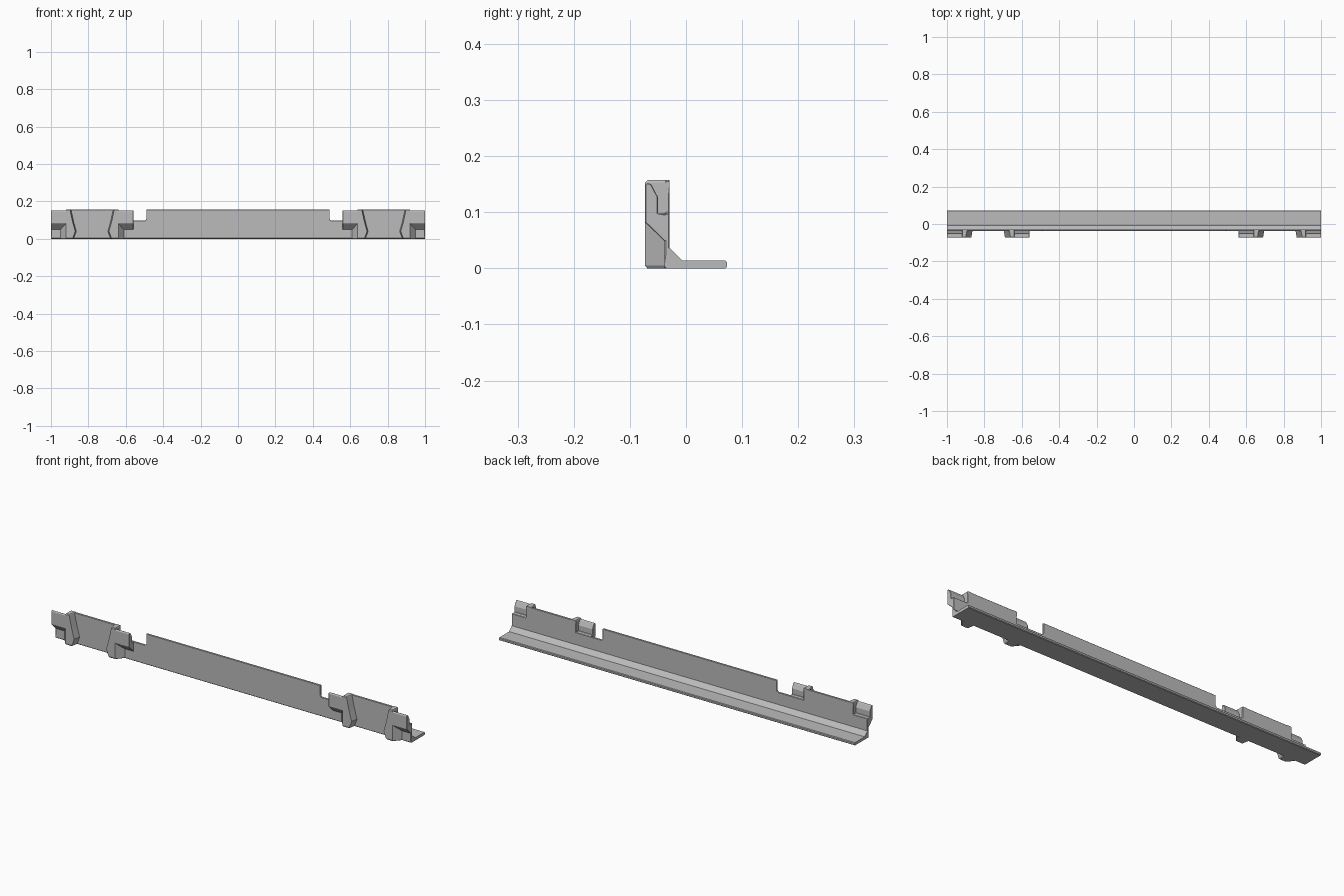
import bpy, bmesh

cube = bpy.data.objects.get("Cube")
if cube:
    bpy.data.objects.remove(cube, do_unlink=True)

grey = bpy.data.materials.new("plain grey")
grey.use_nodes = True
grey.diffuse_color = (0.5, 0.5, 0.5, 1)
grey.node_tree.nodes["Principled BSDF"].inputs["Base Color"].default_value = (0.5, 0.5, 0.5, 1)

FRONT, FACE, BACK = -0.073, -0.038, -0.029   # clip front, wall front, wall back
TOP, LOW = 0.157, 0.098                      # full wall height, cut-down height
CENTRE = 0.78                                # middle of each clip pair


def loft(name, rings):
    """Skin a series of equal-length point rings and cap the ends."""
    bm = bmesh.new()
    loops = [[bm.verts.new(p) for p in ring] for ring in rings]
    n = len(loops[0])
    for a, b in zip(loops, loops[1:]):
        for i in range(n):
            j = (i + 1) % n
            bm.faces.new((a[i], a[j], b[j], b[i]))
    bm.faces.new(loops[0])
    bm.faces.new(loops[-1])
    bmesh.ops.recalc_face_normals(bm, faces=bm.faces)
    mesh = bpy.data.meshes.new(name)
    bm.to_mesh(mesh)
    bm.free()
    mesh.materials.append(grey)
    obj = bpy.data.objects.new(name, mesh)
    bpy.context.collection.objects.link(obj)
    return obj


def bevel(obj, width):
    mod = obj.modifiers.new("soft edges", 'BEVEL')
    mod.width = width
    mod.segments = 1
    mod.limit_method = 'ANGLE'
    mod.angle_limit = 0.7


def extrude_x(name, profile, x0, x1):
    return loft(name, [[(x, y, z) for y, z in profile] for x in (x0, x1)])


# Horizontal flange with a sloped gusset against the wall
flange = [(FACE, 0.003), (-0.035, 0), (0.07, 0), (0.073, 0.003), (0.073, 0.011),
          (0.07, 0.0143), (-0.007, 0.0143), (BACK, 0.036), (-0.034, 0.036), (FACE, 0.01)]
extrude_x("flange", flange, -1, 1)

# Upright wall, cut down beside the clips
half = [(0.49, TOP), (0.49, LOW + 0.006), (0.496, LOW), (0.64, LOW), (0.64, TOP),
        (0.92, TOP), (0.92, LOW), (1, LOW), (1, 0.004)]
outline = half + [(-x, z) for x, z in reversed(half)]
wall = loft("upright_wall", [[(x, y, z) for x, z in outline] for y in (FACE, BACK)])
bevel(wall, 0.002)

# Clip bosses: outer face distance at the front and at the wall, inner face, per height
levels = [(0, 0.14, 0.165, 0.107, 0.004), (0.005, 0.14, 0.17, 0.103, 0),
          (0.04, 0.14, 0.17, 0.09, 0), (LOW - 0.016, 0.14, 0.17, 0.102, 0),
          (LOW, 0.14, 0.14, 0.106, 0), (TOP - 0.004, 0.14, 0.14, 0.118, 0),
          (TOP, 0.138, 0.138, 0.12, 0.004)]

# Tab section: sloped underside, raked back, foot joined to the wall
tab = [(FRONT, 0.082), (FACE, 0.048), (-0.034, 0.048), (-0.034, LOW - 0.002),
       (-0.05, LOW), (-0.05, 0.127), (-0.062, 0.15), (-0.069, 0.152), (FRONT, 0.148)]

for side, sx in (("left", 1), ("right", -1)):
    for place, d in (("outer", 1), ("inner", -1)):
        def at(offset):
            return sx * (CENTRE + d * offset)
        rings = []
        for z, front, wall_side, inner, inset in levels:
            back = BACK if z > LOW else -0.034
            rings.append([(at(front), FRONT + inset, z), (at(wall_side), FACE, z),
                          (at(front), back, z), (at(inner - 0.006), back, z),
                          (at(inner - 0.006), FACE, z), (at(inner), FRONT + inset, z)])
        loft(f"{side}_{place}_clip_boss", rings)
        piece = extrude_x(f"{side}_{place}_clip_tab", tab, at(0.13), at(0.22))
        bevel(piece, 0.0015)
